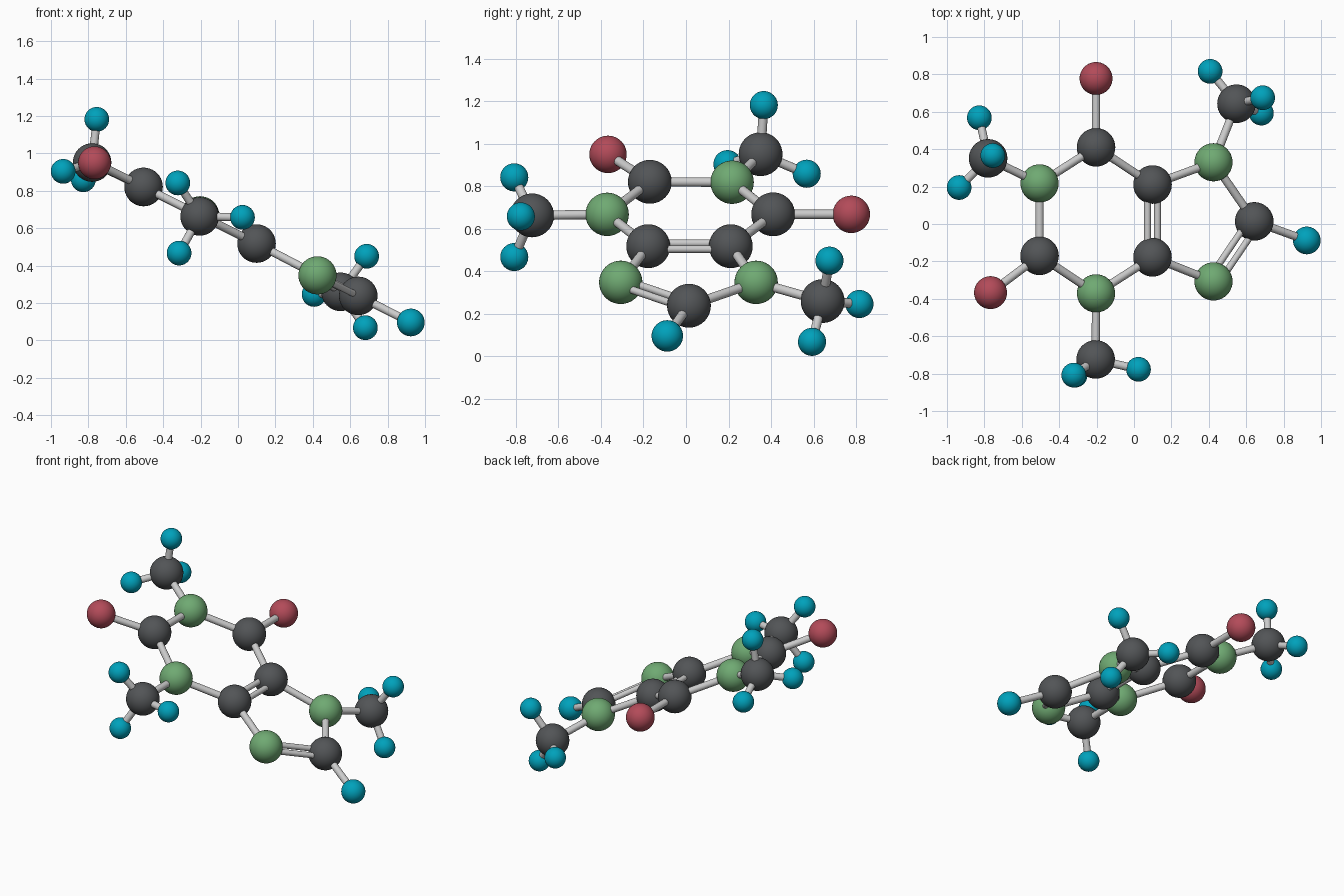
import bpy
from mathutils import Vector

if "Cube" in bpy.data.objects:
    bpy.data.objects.remove(bpy.data.objects["Cube"])


def material(name, rgb):
    m = bpy.data.materials.new(name)
    m.diffuse_color = (*rgb, 1)
    m.use_nodes = True
    m.node_tree.nodes["Principled BSDF"].inputs["Base Color"].default_value = m.diffuse_color
    return m


# kind: (radius, material)
KINDS = {
    "carbon": (0.103, material("dark_grey", (0.085, 0.09, 0.095))),
    "nitrogen": (0.102, material("green", (0.16, 0.40, 0.17))),
    "oxygen": (0.088, material("red", (0.45, 0.07, 0.10))),
    "hydrogen": (0.066, material("teal", (0.0, 0.36, 0.50))),
    "ring_hydrogen": (0.074, material("teal_ring", (0.0, 0.36, 0.50))),
}
BOND = material("light_grey", (0.55, 0.55, 0.55))
PLANE_NORMAL = Vector((0.45, 0, 0.89)).normalized()   # tilt of the flat rings

ATOMS = {
    # six-sided ring
    "C1": ("carbon", (-0.203, 0.41, 0.668)),
    "N1": ("nitrogen", (-0.505, 0.217, 0.819)),
    "C2": ("carbon", (-0.505, -0.17, 0.821)),
    "N2": ("nitrogen", (-0.203, -0.371, 0.668)),
    "C3": ("carbon", (0.099, -0.178, 0.518)),
    "C4": ("carbon", (0.099, 0.211, 0.518)),
    # five-sided ring
    "N3": ("nitrogen", (0.425, 0.33, 0.348)),
    "C5": ("carbon", (0.643, 0.014, 0.238)),
    "N4": ("nitrogen", (0.425, -0.307, 0.348)),
    # atoms on the rings
    "O1": ("oxygen", (-0.203, 0.778, 0.668)),
    "O2": ("oxygen", (-0.767, -0.367, 0.95)),
    "H0": ("ring_hydrogen", (0.924, -0.088, 0.096)),
    # upper left methyl group
    "M1": ("carbon", (-0.78, 0.351, 0.951)),
    "Ha": ("hydrogen", (-0.827, 0.568, 0.859)),
    "Hb": ("hydrogen", (-0.935, 0.195, 0.904)),
    "Hc": ("hydrogen", (-0.755, 0.366, 1.182)),
    # lower methyl group
    "M2": ("carbon", (-0.205, -0.724, 0.663)),
    "Hd": ("hydrogen", (0.024, -0.777, 0.658)),
    "He": ("hydrogen", (-0.322, -0.808, 0.842)),
    "Hf": ("hydrogen", (-0.315, -0.808, 0.467)),
    # upper right methyl group
    "M3": ("carbon", (0.548, 0.643, 0.26)),
    "Hg": ("hydrogen", (0.407, 0.816, 0.246)),
    "Hh": ("hydrogen", (0.688, 0.675, 0.45)),
    "Hi": ("hydrogen", (0.681, 0.593, 0.068)),
}
SINGLE = ("C1-N1 N1-C2 C2-N2 N2-C3 C4-C1 C4-N3 N3-C5 N4-C3 C1-O1 C2-O2 C5-H0 "
          "N1-M1 N2-M2 N3-M3 M1-Ha M1-Hb M1-Hc M2-Hd M2-He M2-Hf M3-Hg M3-Hh M3-Hi")
DOUBLE = "C3-C4 C5-N4"


def finish(name, mat):
    ob = bpy.context.object
    ob.name = name
    ob.data.materials.append(mat)
    bpy.ops.object.shade_smooth_by_angle()


def rod(name, a, b, r):
    d = b - a
    bpy.ops.mesh.primitive_cylinder_add(
        vertices=20, radius=r, depth=d.length, location=(a + b) / 2,
        rotation=d.to_track_quat('Z', 'Y').to_euler())
    finish(name, BOND)


# balls
for key, (kind, pos) in ATOMS.items():
    radius, mat = KINDS[kind]
    bpy.ops.mesh.primitive_uv_sphere_add(segments=40, ring_count=20, radius=radius, location=pos)
    finish(f"{kind}_ball_{key}", mat)

# single bonds
for pair in SINGLE.split():
    a, b = (Vector(ATOMS[k][1]) for k in pair.split("-"))
    rod("bond_" + pair, a, b, 0.022)

# double bonds: two thinner rods side by side in the ring plane
for pair in DOUBLE.split():
    a, b = (Vector(ATOMS[k][1]) for k in pair.split("-"))
    side = (b - a).cross(PLANE_NORMAL).normalized()
    for s in (-1, 1):
        off = side * 0.03 * s
        rod(f"double_bond_{pair}_{'left' if s < 0 else 'right'}", a + off, b + off, 0.018)
